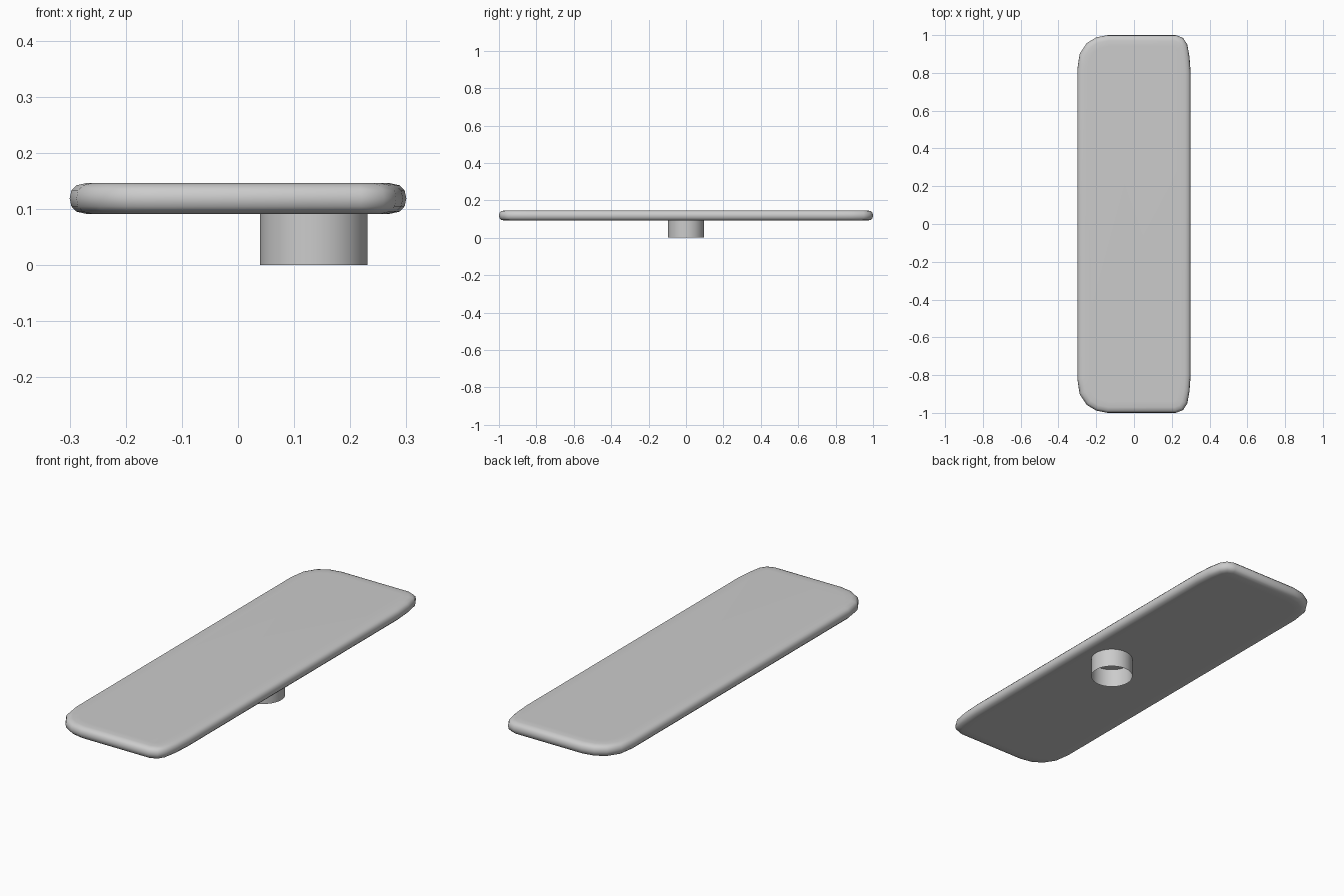
import bpy, bmesh, math
from mathutils import Vector

if "Cube" in bpy.data.objects:
    bpy.data.objects.remove(bpy.data.objects["Cube"])


def finish(bm, name):
    bmesh.ops.recalc_face_normals(bm, faces=bm.faces)
    mesh = bpy.data.meshes.new(name)
    bm.to_mesh(mesh)
    bm.free()
    obj = bpy.data.objects.new(name, mesh)
    bpy.context.collection.objects.link(obj)
    bpy.ops.object.select_all(action='DESELECT')
    obj.select_set(True)
    bpy.context.view_layer.objects.active = obj
    bpy.ops.object.shade_smooth_by_angle(angle=math.radians(50))
    return obj


# Plate outline: wide round corners on the left, tighter ones on the right
half = [(0.30, 0.80), (0.294, 0.885), (0.282, 0.95), (0.26, 0.985), (0.22, 1.0),
        (-0.14, 1.0), (-0.20, 0.988), (-0.25, 0.958), (-0.288, 0.90), (-0.30, 0.82)]
outline = [Vector(p) for p in half] + [Vector((x, -y)) for x, y in reversed(half)]


def inset(points, d):
    result = []
    for i, p in enumerate(points):
        a = (p - points[i - 1]).normalized()
        b = (points[(i + 1) % len(points)] - p).normalized()
        n = Vector((-a.y - b.y, a.x + b.x)).normalized()
        result.append(p + n * d / max(n.dot(Vector((-a.y, a.x))), 0.5))
    return result


# Plate: rounded edge profile as (inset, height above mid plane)
edge = [(0.06, 0.028), (0.03, 0.0275), (0.012, 0.0235), (0.003, 0.014), (0.0, 0.0)]
edge += [(d, -h) for d, h in reversed(edge[:-1])]
bm = bmesh.new()
rings = [[bm.verts.new((p.x, p.y, 0.119 + h)) for p in inset(outline, d)] for d, h in edge]
n = len(outline)
for lower, upper in zip(rings, rings[1:]):
    for i in range(n):
        j = (i + 1) % n
        bm.faces.new((lower[i], lower[j], upper[j], upper[i]))
bm.faces.new(rings[0])
bm.faces.new(rings[-1])
finish(bm, "plate")

# Stem: thin open tube under the plate, off centre
bm = bmesh.new()
bmesh.ops.create_cone(bm, cap_ends=False, segments=32, radius1=0.096, radius2=0.096, depth=0.092)
bmesh.ops.translate(bm, verts=bm.verts, vec=(0.135, 0, 0.046))
finish(bm, "stem")
